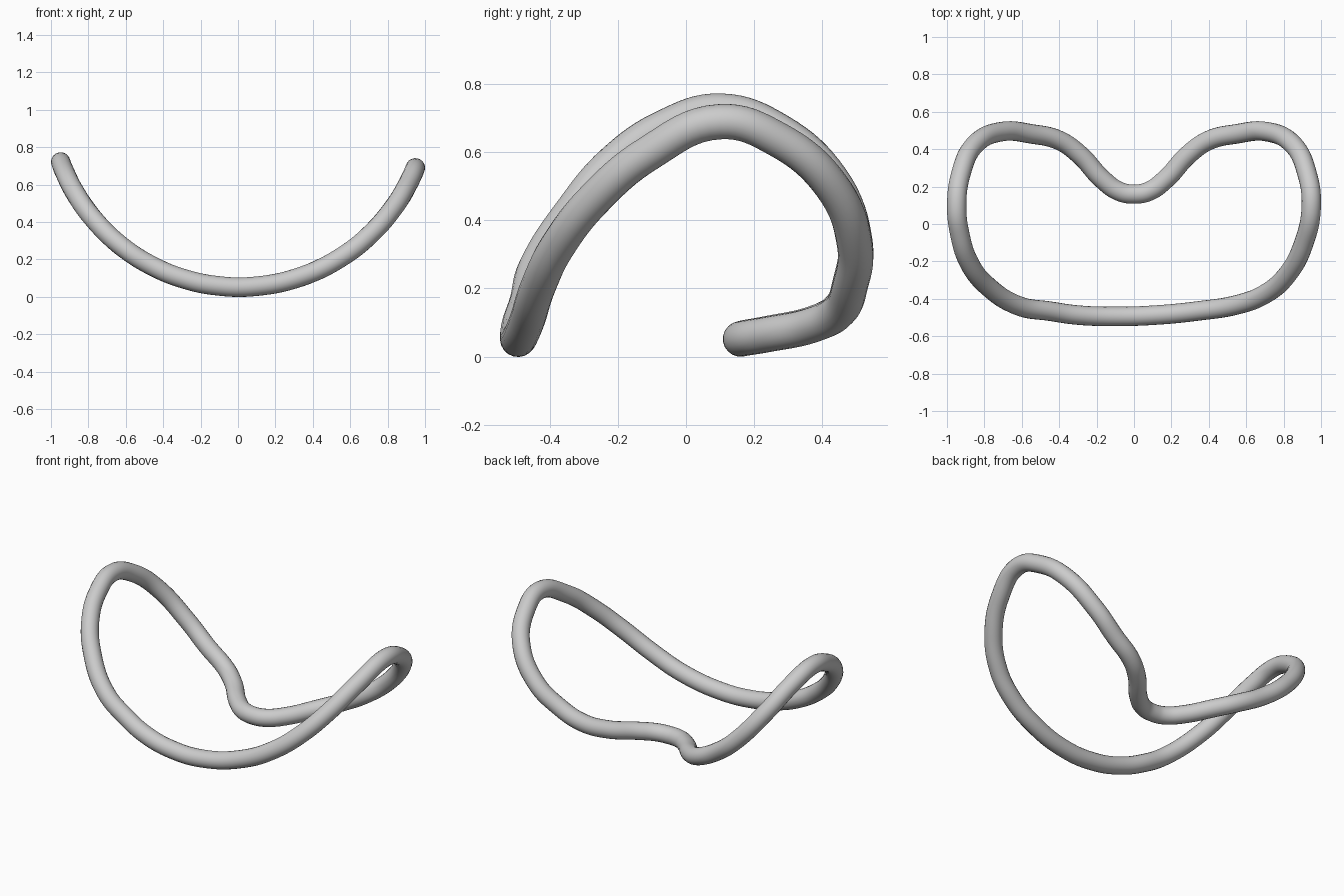
import bpy
import math

if "Cube" in bpy.data.objects:
    bpy.data.objects.remove(bpy.data.objects["Cube"])

TUBE_RADIUS = 0.052
BEND_RADIUS = 1.015
BEND_X = 0.006

# Plan outline of the loop, anticlockwise from the notch at the back
right_half = [(0.948, 0.10), (0.925, 0.27), (0.85, 0.425), (0.70, 0.495),
              (0.55, 0.482), (0.40, 0.447), (0.29, 0.37), (0.17, 0.24), (0.08, 0.175)]
left_half = [(-x, y) for x, y in reversed(right_half)]
front = [(-0.93, -0.06), (-0.88, -0.21), (-0.78, -0.335), (-0.61, -0.44),
         (-0.45, -0.466), (-0.30, -0.487), (-0.12, -0.494), (0.10, -0.488),
         (0.35, -0.464), (0.55, -0.432), (0.70, -0.375), (0.82, -0.27), (0.905, -0.11)]
outline = right_half + [(0.0, 0.16)] + left_half + front


def bend_height(x):
    """Height of the plan point once wrapped onto the round trough."""
    return TUBE_RADIUS + BEND_RADIUS - math.sqrt(BEND_RADIUS ** 2 - (x - BEND_X) ** 2)


# Closed round tube bent into a saddle shape
curve = bpy.data.curves.new("bent_ring", "CURVE")
curve.dimensions = "3D"
curve.bevel_depth = TUBE_RADIUS
curve.bevel_resolution = 8
curve.resolution_u = 8
spline = curve.splines.new("BEZIER")
spline.bezier_points.add(len(outline) - 1)
spline.use_cyclic_u = True
for point, (x, y) in zip(spline.bezier_points, outline):
    point.co = (x, y, bend_height(x))
    point.handle_left_type = point.handle_right_type = "AUTO"
spline.use_smooth = True

ring = bpy.data.objects.new("bent_ring", curve)
bpy.context.collection.objects.link(ring)
bpy.context.view_layer.objects.active = ring
ring.select_set(True)
bpy.ops.object.convert(target="MESH")
bpy.ops.object.shade_smooth()
